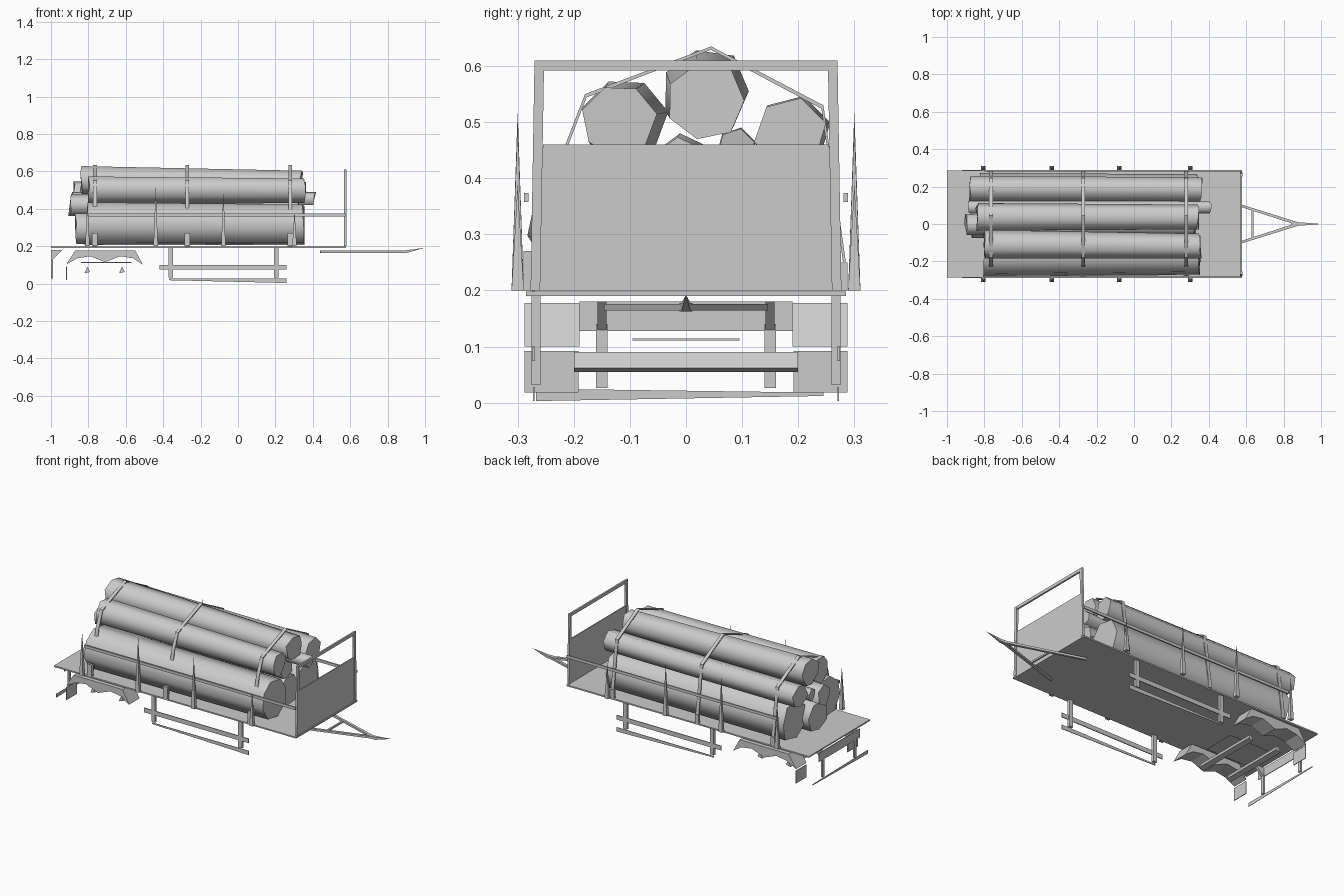
import bpy, bmesh, math, random
from mathutils import Vector

if "Cube" in bpy.data.objects:
    bpy.data.objects.remove(bpy.data.objects["Cube"])
random.seed(4)


def make(name, verts, faces):
    me = bpy.data.meshes.new(name)
    me.from_pydata(verts, [], faces)
    bm = bmesh.new()
    bm.from_mesh(me)
    bmesh.ops.recalc_face_normals(bm, faces=bm.faces)
    bm.to_mesh(me)
    bm.free()
    ob = bpy.data.objects.new(name, me)
    bpy.context.collection.objects.link(ob)
    return ob


def box(name, x0, x1, y0, y1, z0, z1):
    v = [(x, y, z) for x in (x0, x1) for y in (y0, y1) for z in (z0, z1)]
    return make(name, v, [(0, 1, 3, 2), (4, 6, 7, 5), (0, 4, 5, 1),
                          (2, 3, 7, 6), (0, 2, 6, 4), (1, 5, 7, 3)])


def prism(name, prof, axis, a, b):
    """Extrude a closed 2D profile along axis 0 (x) or 1 (y) from a to b."""
    put = (lambda p, t: (t, p[0], p[1])) if axis == 0 else (lambda p, t: (p[0], t, p[1]))
    n = len(prof)
    v = [put(p, a) for p in prof] + [put(p, b) for p in prof]
    f = [(i, (i + 1) % n, n + (i + 1) % n, n + i) for i in range(n)]
    return make(name, v, f + [tuple(range(n)), tuple(range(n, 2 * n))])


def bar(name, p, q, w0, w1, h):
    """Tapered horizontal beam between two points."""
    p, q = Vector(p), Vector(q)
    s = (q - p).cross(Vector((0, 0, 1))).normalized()
    up = Vector((0, 0, h / 2))
    v = [c + s * k * w / 2 + up * m for c, w in ((p, w0), (q, w1)) for k, m in
         ((-1, -1), (1, -1), (1, 1), (-1, 1))]
    return make(name, v, [(0, 1, 2, 3), (4, 5, 6, 7)] +
                [(i, (i + 1) % 4, 4 + (i + 1) % 4, 4 + i) for i in range(4)])


def log(name, x0, x1, c0, c1, r0, r1, sides):
    """Low-poly trunk, slightly irregular, smooth bark and flat ends."""
    ph = random.uniform(0, 1)
    wob = [random.uniform(.93, 1.06) for _ in range(sides)]
    v = []
    for x, c, r in ((x0, c0, r0), (x1, c1, r1)):
        for i in range(sides):
            a = ph + math.tau * i / sides
            v.append((x + random.uniform(-.008, .008), c[0] + r * wob[i] * math.cos(a),
                      c[1] + r * wob[i] * math.sin(a)))
    n = sides
    ob = make(name, v, [(i, (i + 1) % n, n + (i + 1) % n, n + i) for i in range(n)] +
              [tuple(range(n)), tuple(range(n, 2 * n))])
    bpy.context.view_layer.objects.active = ob
    ob.select_set(True)
    bpy.ops.object.shade_smooth_by_angle(angle=math.radians(65))
    ob.select_set(False)


# Deck
box("deck", -1, .578, -.285, .285, .19, .198)

# Headboard with open frame on top
prism("headboard_panel", [(-.277, .2), (.277, .2), (.265, .3), (.255, .46), (-.255, .46), (-.265, .3)],
      0, .569, .575)
box("headboard_top", .568, .578, -.27, .27, .592, .61)
for s in (-1, 1):
    prism("headboard_post", [(s * .277, .2), (s * .26, .2), (s * .253, .6), (s * .27, .61)], 0, .567, .579)

# Log load
log("log_bottom_front", -.80, .35, (-.17, .325), (-.165, .32), .118, .112, 8)
log("log_bottom_middle", -.87, .33, (.005, .295), (.0, .295), .09, .09, 7)
log("log_bottom_back", -.82, .34, (.165, .32), (.165, .315), .115, .108, 7)
log("log_core", -.90, .32, (-.005, .42), (-.01, .42), .062, .055, 6)
log("log_thin", -.88, .41, (.09, .455), (.09, .455), .037, .035, 6)
log("log_middle_front", -.80, .355, (-.11, .505), (-.12, .503), .078, .068, 7)
log("log_middle_back", -.88, .36, (.192, .482), (.188, .482), .07, .066, 6)
log("log_top", -.84, .34, (.035, .555), (.035, .538), .077, .069, 7)

# Straps over the load with buckles
path = [(-.275, .2), (-.215, .46), (-.18, .55), (.045, .635), (.245, .53), (.285, .25)]
inner = [(y * .985, z - .006) for y, z in path]
for x in (-.765, -.272, .28):
    prism("strap", path + inner[::-1], 0, x - .01, x + .01)
    box("strap_buckle", x - .015, x + .015, -.29, -.275, .2, .27)
    box("strap_buckle", x - .012, x + .012, .275, .288, .2, .25)

for s in (-1, 1):
    # Tapered side stakes
    for x, top in ((-.805, .45), (-.44, .52), (-.078, .5), (.302, .39)):
        v = [(x + a * .012, s * .3 + b * .011, .2) for a, b in ((-1, -1), (1, -1), (1, 1), (-1, 1))]
        make("side_stake", v + [(x, s * .3, top)],
             [(0, 1, 2, 3), (0, 1, 4), (1, 2, 4), (2, 3, 4), (3, 0, 4)])
    # Side rail
    box("side_rail", -.80, .575, s * .285 - .004, s * .285 + .004, .358, .374)
    # Side underrun guard
    for x in (-.36, .205):
        box("guard_post", x - .012, x + .012, s * .267 - .008, s * .267 + .008, .032, .19)
    bar("guard_upper_rail", (-.42, s * .272, .087), (.26, s * .272, .087), .005, .005, .026)
    prism("guard_lower_rail", [(-.37, .018), (.26, .003), (.26, .028), (-.37, .026)],
          1, s * .270, s * .273)
    # Fender over the wheel pair
    prism("fender", [(-.918, .102), (-.87, .178), (-.55, .178), (-.508, .1),
                     (-.56, .135), (-.63, .146), (-.71, .115), (-.79, .146), (-.86, .135)],
          1, s * .19, s * .288)
    # Mud flap behind the wheels, rear underrun strut and gusset
    box("mud_flap", -.919, -.915, s * .24 - .048, s * .24 + .048, .018, .092)
    box("underrun_strut", -1, -.990, s * .15 - .01, s * .15 + .01, .026, .14)
    prism("rear_gusset", [(-1, .18), (-.94, .18), (-.99, .13), (-1, .12)],
          1, s * .15 - .008, s * .15 + .008)
    # Drawbar leg
    bar("drawbar_leg", (.44, s * .14, .17), (.88, 0, .17), .012, .016, .012)

# Rear light plate and underrun bar
box("rear_plate", -1, -.996, -.19, .19, .128, .18)
prism("underrun_bar", [(-.267, .003), (.245, .012), (.245, .018), (-.267, .025)], 0, -.998, -.996)

# Axles and suspension plate
for x in (-.805, -.62):
    prism("axle", [(x - .016, .055), (x, .09), (x + .014, .062)], 1, -.2, .2)
box("suspension_plate", -.84, -.57, -.095, .095, .111, .114)

# Drawbar crossbar and coupling
box("drawbar_crossbar", .628, .638, -.08, .08, .165, .175)
make("coupling", [(.84, -.012, .163), (.84, .012, .163), (.84, .012, .178), (.84, -.012, .178),
                  (.90, -.008, .163), (.90, .008, .163), (.90, .008, .178), (.90, -.008, .178), (1, 0, .192)],
     [(0, 1, 2, 3), (0, 1, 5, 4), (1, 2, 6, 5), (2, 3, 7, 6), (3, 0, 4, 7),
      (4, 5, 8), (5, 6, 8), (6, 7, 8), (7, 4, 8)])
